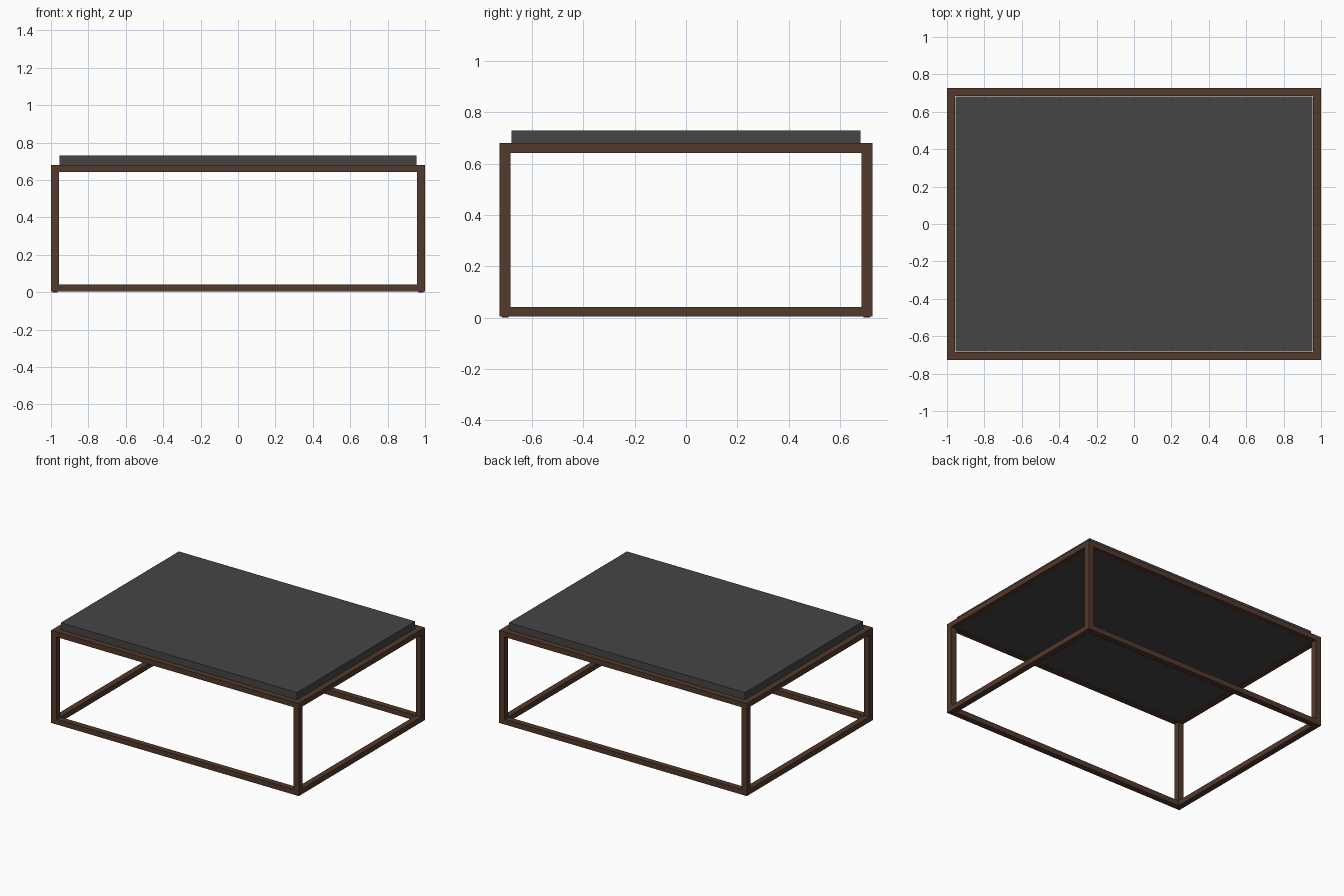
import bpy
import bmesh
from mathutils import Matrix

cube = bpy.data.objects.get("Cube")
if cube:
    bpy.data.objects.remove(cube, do_unlink=True)


def material(name, rgb):
    mat = bpy.data.materials.new(name)
    mat.use_nodes = True
    mat.diffuse_color = (*rgb, 1)
    mat.node_tree.nodes["Principled BSDF"].inputs["Base Color"].default_value = (*rgb, 1)
    return mat


def box(name, low, high, mat):
    """Axis-aligned box between two corners."""
    size = [b - a for a, b in zip(low, high)]
    centre = [(a + b) / 2 for a, b in zip(low, high)]
    mesh = bpy.data.meshes.new(name)
    bm = bmesh.new()
    bmesh.ops.create_cube(bm, size=1, matrix=Matrix.Translation(centre) @ Matrix.Diagonal((*size, 1)))
    bm.to_mesh(mesh)
    bm.free()
    mesh.materials.append(mat)
    obj = bpy.data.objects.new(name, mesh)
    bpy.context.collection.objects.link(obj)
    return obj


walnut = material("dark walnut", (0.085, 0.041, 0.025))
slate = material("charcoal slate", (0.06, 0.06, 0.06))

X, Y = 1.0, 0.727          # half width and half depth of the frame
BAR, RAIL = 0.043, 0.038   # bar thickness and rail height
FOOT, TOP = 0.004, 0.68    # underside and upper face of the frame
GAP = 0.003

# Four corner legs, each on a small glide
for sx, side in ((1, "left"), (-1, "right")):
    for sy, end in ((-1, "front"), (1, "back")):
        cx, cy = sx * (X - BAR / 2), sy * (Y - BAR / 2)
        h = BAR / 2
        box(f"{end}_{side}_leg", (cx - h, cy - h, FOOT), (cx + h, cy + h, TOP), walnut)
        g = h * 0.6
        box(f"{end}_{side}_glide", (cx - g, cy - g, 0), (cx + g, cy + g, FOOT), walnut)

# Lower and upper rails between the legs
for level, z in (("lower", FOOT), ("upper", TOP - RAIL)):
    for s, end in ((-1, "front"), (1, "back")):
        c = s * (Y - BAR / 2)
        box(f"{level}_{end}_rail", (BAR - X, c - BAR / 2, z), (X - BAR, c + BAR / 2, z + RAIL), walnut)
    for s, side in ((1, "left"), (-1, "right")):
        c = s * (X - BAR / 2)
        box(f"{level}_{side}_rail", (c - BAR / 2, BAR - Y, z), (c + BAR / 2, Y - BAR, z + RAIL), walnut)

# Table top dropped into the upper frame and standing proud of it
tx, ty = X - BAR - GAP, Y - BAR - GAP
box("table_top", (-tx, -ty, TOP - RAIL + GAP), (tx, ty, 0.73), slate)
